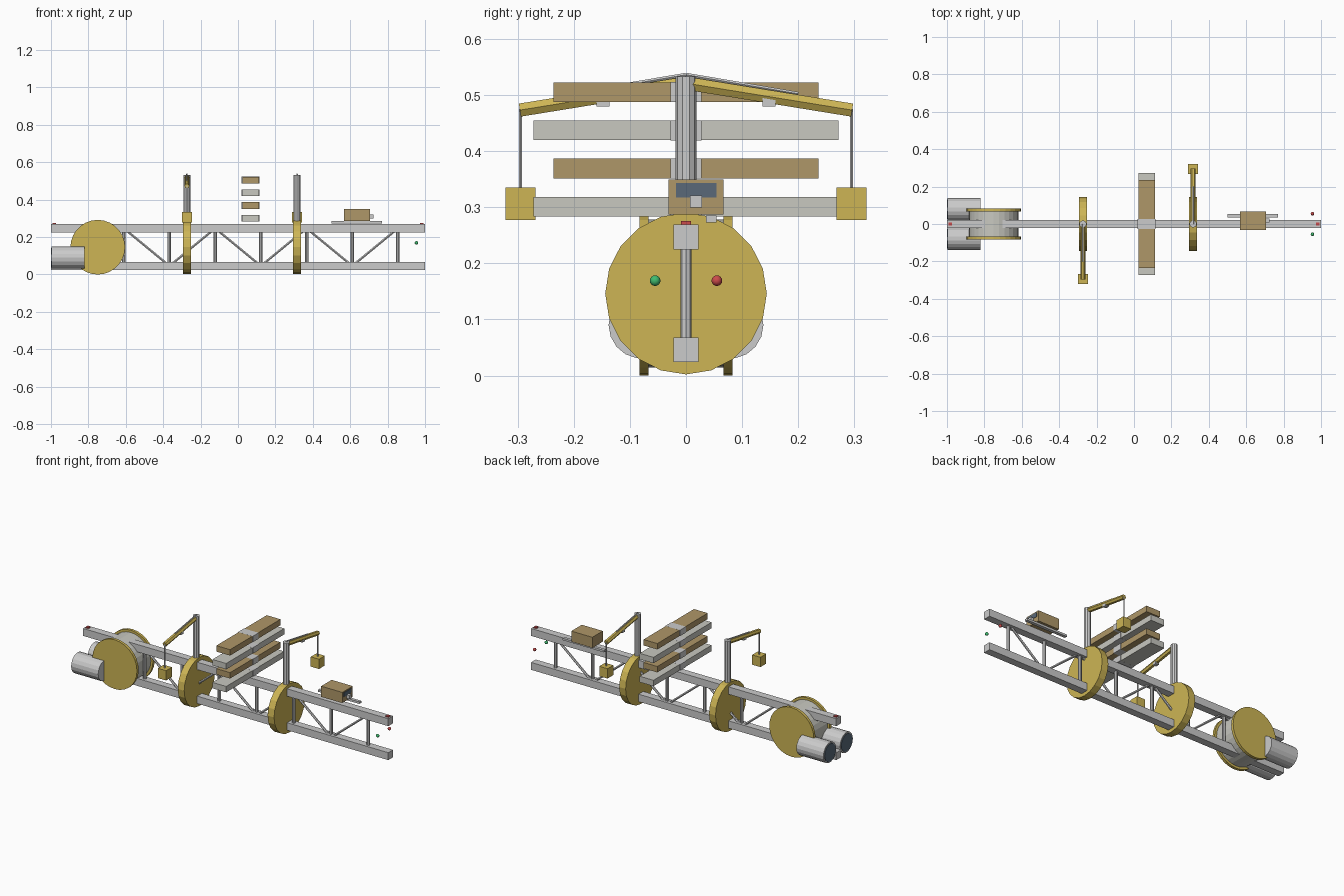
import bpy, bmesh
from mathutils import Vector, Matrix

if "Cube" in bpy.data.objects:
    bpy.data.objects.remove(bpy.data.objects["Cube"])


def material(name, r, g, b):
    m = bpy.data.materials.new(name)
    m.diffuse_color = (r, g, b, 1)
    m.use_nodes = True
    m.node_tree.nodes["Principled BSDF"].inputs["Base Color"].default_value = m.diffuse_color
    return m


YELLOW = material("yellow_paint", 0.61, 0.46, 0.09)
BROWN = material("tan_panel", 0.43, 0.31, 0.14)
LIGHT = material("pale_panel", 0.58, 0.58, 0.53)
SLATE = material("slate_glass", 0.1, 0.14, 0.19)
RED = material("red_lamp", 0.6, 0.07, 0.07)
GREEN = material("green_lamp", 0.05, 0.5, 0.16)


def finish(name, bm, mat):
    mesh = bpy.data.meshes.new(name)
    bm.to_mesh(mesh)
    bm.free()
    ob = bpy.data.objects.new(name, mesh)
    bpy.context.collection.objects.link(ob)
    if mat:
        mesh.materials.append(mat)
    return ob


def box(name, center, size, mat=None):
    bm = bmesh.new()
    bmesh.ops.create_cube(bm, size=1, matrix=Matrix.Diagonal((*size, 1)))
    ob = finish(name, bm, mat)
    ob.location = center
    return ob


def rod(name, a, b, r, sides=8, mat=None):
    a, b = Vector(a), Vector(b)
    bm = bmesh.new()
    bmesh.ops.create_cone(bm, cap_ends=True, segments=sides, radius1=r, radius2=r,
                          depth=(b - a).length)
    ob = finish(name, bm, mat)
    ob.rotation_mode = 'QUATERNION'
    ob.rotation_quaternion = (b - a).to_track_quat('Z', 'X')
    ob.location = (a + b) / 2
    return ob


def ball(name, center, r, mat):
    bm = bmesh.new()
    bmesh.ops.create_uvsphere(bm, u_segments=12, v_segments=8, radius=r)
    for f in bm.faces:
        f.smooth = True
    ob = finish(name, bm, mat)
    ob.location = center
    return ob


CZ = 0.146

# Truss spine: two chords, posts and zigzag braces
TOP, BOTTOM = 0.247, 0.046
for name, z in (("top_chord", TOP), ("bottom_chord", BOTTOM)):
    box(name, (0, 0, z), (2, 0.044, 0.044))
xs = [-0.855 + 0.2443 * i for i in range(8)]
for i, x in enumerate(xs):
    rod("truss_post", (x, 0, BOTTOM), (x, 0, TOP), 0.0095)
    if i < 7:
        z0, z1 = (BOTTOM, TOP) if i % 2 == 0 else (TOP, BOTTOM)
        rod("truss_brace", (x, 0, z0), (xs[i + 1], 0, z1), 0.007, 6)

# Rear drum with flanges and twin engines
rod("drum", (-0.75, -0.07, CZ), (-0.75, 0.07, CZ), 0.132, 28, LIGHT)
for s in (-1, 1):
    rod("drum_flange", (-0.75, s * 0.067, CZ), (-0.75, s * 0.083, CZ), 0.146, 28, YELLOW)
    rod("engine", (-0.997, s * 0.078, 0.09), (-0.82, s * 0.078, 0.09), 0.06, 18)
    rod("engine_nozzle", (-1, s * 0.078, 0.09), (-0.98, s * 0.078, 0.09), 0.052, 18, SLATE)

# Bulkhead discs, each carrying a crane reaching to one side
for x, s in ((-0.273, -1), (0.316, 1)):
    rod("bulkhead_disc", (x - 0.021, 0, CZ), (x + 0.021, 0, CZ), 0.144, 20, YELLOW)
    rod("crane_mast", (x, 0, 0.26), (x, 0, 0.533), 0.019, 10)
    rod("crane_boom", (x, 0, 0.521), (x, s * 0.296, 0.473), 0.0135, 6, YELLOW)
    rod("crane_stay", (x, 0, 0.536), (x, s * 0.2, 0.502), 0.004, 6)
    box("boom_trolley", (x, s * 0.148, 0.487), (0.022, 0.023, 0.016))
    rod("hoist_cable", (x, s * 0.295, 0.475), (x, s * 0.295, 0.33), 0.0035, 6)
    box("hoist_load", (x, s * 0.295, 0.306), (0.054, 0.054, 0.058), YELLOW)

# Stacked cargo panels with centre straps
for i in range(4):
    z = 0.301 + 0.068 * i
    mat, width = ((LIGHT, 0.544), (BROWN, 0.472))[i % 2]
    box("cargo_panel", (0.068, 0, z), (0.09, width, 0.035), mat)
    box("cargo_strap", (0.068, 0, z), (0.096, 0.055, 0.0355))

# Cab with window and side rail
box("cab", (0.636, 0.018, 0.318), (0.138, 0.098, 0.063), BROWN)
box("cab_window", (0.704, 0.018, 0.33), (0.006, 0.072, 0.026), SLATE)
box("cab_lamp", (0.716, 0.018, 0.31), (0.018, 0.021, 0.021))
box("cab_rail", (0.635, 0.045, 0.279), (0.27, 0.018, 0.012))

# Navigation lamps
ball("port_lamp", (0.954, 0.055, 0.169), 0.0095, RED)
ball("starboard_lamp", (0.954, -0.055, 0.169), 0.0095, GREEN)
for x in (-0.983, 0.983):
    box("chord_lamp", (x, 0, 0.27), (0.018, 0.018, 0.01), RED)
